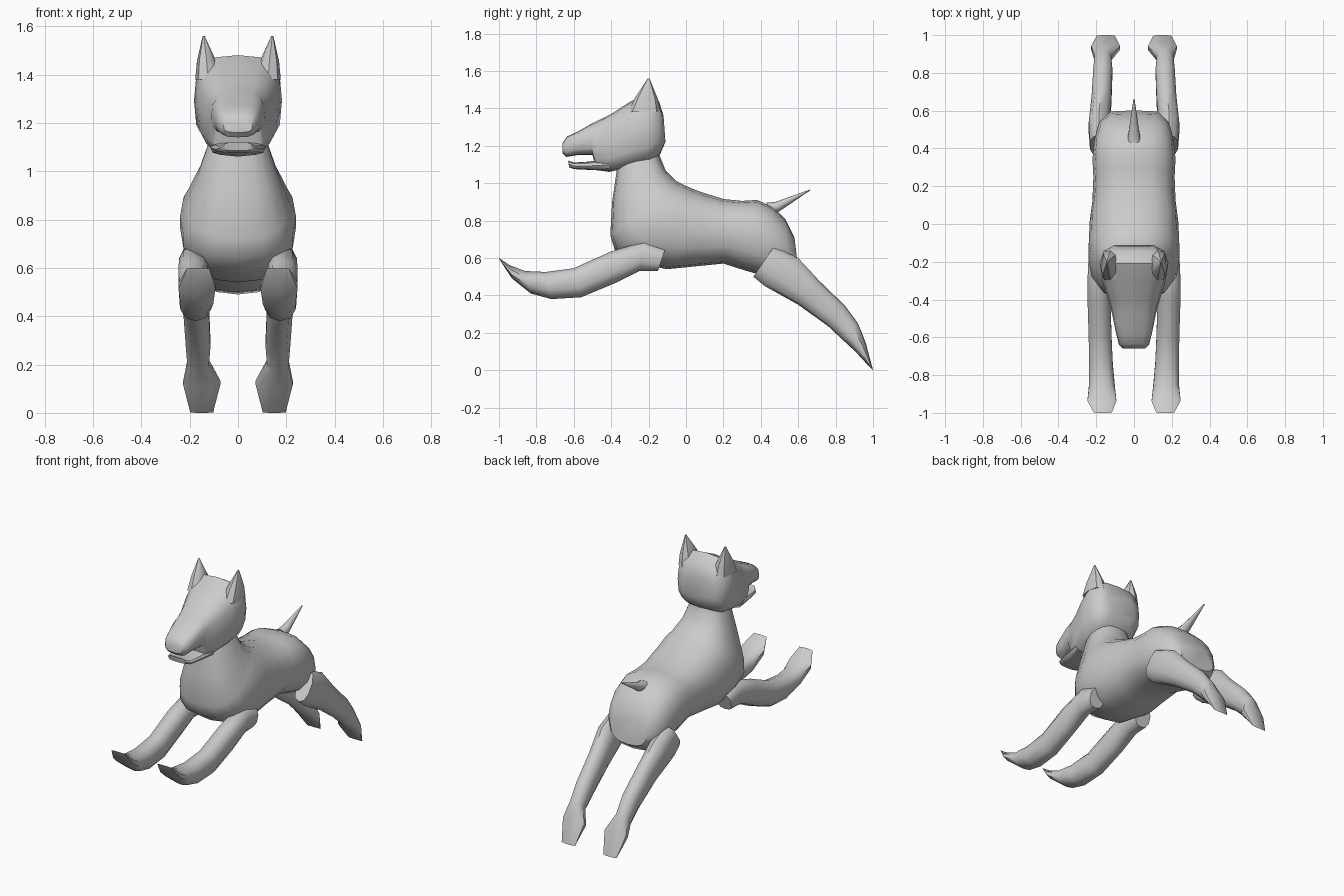
import bpy, bmesh, math
from mathutils import Vector


def loft(name, rings, sides=12, power=0.85):
    """Skin a row of cross-sections: (top y, top z, bottom y, bottom z, centre x, half width)."""
    bm = bmesh.new()
    rows = []
    for ty, tz, by, bz, cx, hw in rings:
        mid = Vector((cx, (ty + by) / 2, (tz + bz) / 2))
        up = Vector((0, (ty - by) / 2, (tz - bz) / 2))
        row = []
        for i in range(sides):
            a = 2 * math.pi * i / sides
            c, s = math.cos(a), math.sin(a)
            c = math.copysign(abs(c) ** power, c)
            s = math.copysign(abs(s) ** power, s)
            row.append(bm.verts.new(mid + up * c + Vector((hw * s, 0, 0))))
        rows.append(row)
    for r0, r1 in zip(rows, rows[1:]):
        for i in range(sides):
            j = (i + 1) % sides
            bm.faces.new((r0[i], r0[j], r1[j], r1[i]))
    bm.faces.new(rows[0])
    bm.faces.new(rows[-1])
    bmesh.ops.recalc_face_normals(bm, faces=bm.faces)
    mesh = bpy.data.meshes.new(name)
    bm.to_mesh(mesh)
    bm.free()
    ob = bpy.data.objects.new(name, mesh)
    bpy.context.collection.objects.link(ob)
    bpy.ops.object.select_all(action='DESELECT')
    ob.select_set(True)
    bpy.context.view_layer.objects.active = ob
    bpy.ops.object.shade_smooth_by_angle(angle=math.radians(45))
    return ob


def pair(name, rings, **kw):
    """Left and right copies mirrored across x."""
    for side, s in (("left", 1), ("right", -1)):
        loft(f"{name}_{side}", [(*r[:4], s * r[4], r[5]) for r in rings], **kw)


# Neck, torso and rump
loft("torso", [
    (-.15, 1.20, -.36, 1.13, 0, .10),
    (-.15, 1.17, -.37, 1.07, 0, .12),
    (-.11, 1.07, -.395, .90, 0, .165),
    (-.05, 1.01, -.405, .72, 0, .215),
    (.00, .985, -.38, .64, 0, .24),
    (.06, .96, -.28, .575, 0, .24),
    (.12, .94, -.10, .54, 0, .235),
    (.20, .915, .05, .555, 0, .22),
    (.30, .905, .20, .57, 0, .215),
    (.38, .91, .31, .535, 0, .22),
    (.46, .875, .43, .50, 0, .21),
    (.53, .81, .54, .49, 0, .185),
    (.58, .71, .60, .54, 0, .13)], sides=16, power=0.8)

# Skull and upper muzzle
loft("head", [
    (-.12, 1.36, -.11, 1.22, 0, .11),
    (-.145, 1.44, -.14, 1.15, 0, .16),
    (-.21, 1.48, -.20, 1.105, 0, .182),
    (-.30, 1.435, -.32, 1.08, 0, .165),
    (-.40, 1.37, -.41, 1.06, 0, .135),
    (-.48, 1.33, -.48, 1.07, 0, .115),
    (-.51, 1.315, -.50, 1.15, 0, .11),
    (-.58, 1.275, -.58, 1.15, 0, .095),
    (-.635, 1.25, -.64, 1.14, 0, .08),
    (-.66, 1.215, -.66, 1.16, 0, .06)], sides=16, power=0.65)

# Lower jaw
loft("lower_jaw", [
    (-.42, 1.13, -.40, 1.065, 0, .115),
    (-.52, 1.115, -.50, 1.07, 0, .10),
    (-.60, 1.11, -.60, 1.075, 0, .085),
    (-.63, 1.12, -.625, 1.085, 0, .06)], power=0.65)

# Pointed ears
pair("ear", [
    (-.135, 1.38, -.31, 1.38, .125, .052),
    (-.15, 1.45, -.27, 1.46, .13, .04),
    (-.195, 1.56, -.205, 1.56, .142, .004)], sides=8)

# Front legs stretched forward
pair("front_leg", [
    (-.11, .65, -.15, .53, .18, .055),
    (-.22, .69, -.25, .53, .185, .062),
    (-.40, .635, -.38, .465, .185, .064),
    (-.60, .545, -.56, .39, .18, .063),
    (-.75, .525, -.72, .38, .175, .065),
    (-.86, .53, -.83, .41, .17, .07),
    (-.94, .56, -.93, .49, .17, .08),
    (-1.0, .60, -.995, .588, .165, .05)], sides=10)

# Hind legs kicked back
pair("hind_leg", [
    (.47, .66, .36, .50, .185, .05),
    (.60, .60, .42, .45, .185, .057),
    (.71, .48, .60, .35, .172, .055),
    (.85, .345, .76, .235, .165, .053),
    (.92, .25, .84, .16, .165, .046),
    (.96, .15, .905, .10, .15, .08),
    (1.0, .00, .99, .008, .15, .05)], sides=10)

# Tail spike
loft("tail", [
    (.43, .895, .46, .83, 0, .036),
    (.48, .90, .50, .85, 0, .029),
    (.66, .965, .663, .96, 0, .003)], sides=10, power=1)
